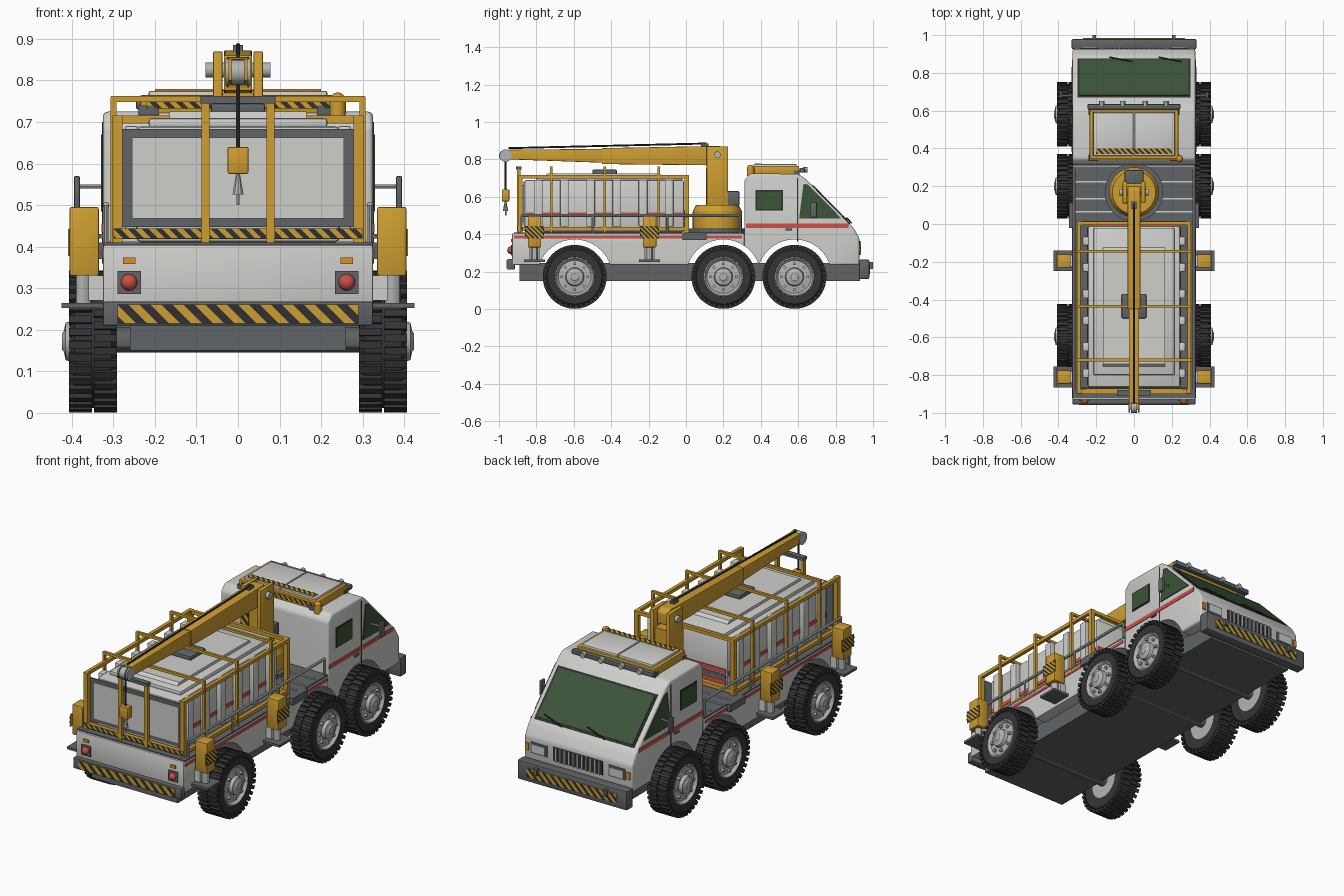
import bpy, bmesh, math
from mathutils import Vector, Matrix

if "Cube" in bpy.data.objects:
    bpy.data.objects.remove(bpy.data.objects["Cube"])


def mat(name, *c):
    m = bpy.data.materials.new(name)
    m.diffuse_color = (*c, 1)
    m.use_nodes = True
    m.node_tree.nodes["Principled BSDF"].inputs["Base Color"].default_value = m.diffuse_color
    return m


WHITE = mat("light_grey", 0.62, 0.62, 0.60)
YEL = mat("yellow", 0.62, 0.34, 0.03)
GREY = mat("dark_grey", 0.12, 0.13, 0.135)
BLACK = mat("black", 0.03, 0.03, 0.032)
TYRE = mat("tyre", 0.035, 0.035, 0.04)
RED = mat("red", 0.6, 0.08, 0.06)
GLASS = mat("green_glass", 0.045, 0.09, 0.04)
ORANGE = mat("orange", 0.7, 0.28, 0.02)
SILVER = mat("silver", 0.45, 0.46, 0.46)


def finish(name, bm, m, bevel=0, seg=2):
    bmesh.ops.recalc_face_normals(bm, faces=bm.faces)
    if bevel:
        bmesh.ops.bevel(bm, geom=bm.edges[:], offset=bevel, segments=seg, affect='EDGES', profile=0.5)
    me = bpy.data.meshes.new(name)
    bm.to_mesh(me)
    bm.free()
    me.materials.append(m)
    ob = bpy.data.objects.new(name, me)
    bpy.context.collection.objects.link(ob)
    return ob


def oriented(name, c, u, v, w, h, t, m):
    """Box of size w,h lying on the surface point c, rising t along u x v."""
    u, v = Vector(u).normalized(), Vector(v).normalized()
    n = u.cross(v)
    rot = Matrix((u, v, n)).transposed().to_4x4()
    bm = bmesh.new()
    bmesh.ops.create_cube(bm, size=1, matrix=Matrix.Translation(Vector(c) + n * t / 2) @ rot @ Matrix.Diagonal((w, h, t, 1)))
    return finish(name, bm, m)


def box(name, x, y, z, m, bevel=0):
    bm = bmesh.new()
    c = Vector((sum(x) / 2, sum(y) / 2, sum(z) / 2))
    bmesh.ops.create_cube(bm, size=1, matrix=Matrix.Translation(c) @ Matrix.Diagonal((abs(x[1] - x[0]), abs(y[1] - y[0]), abs(z[1] - z[0]), 1)))
    return finish(name, bm, m, bevel)


def bar(name, p, q, r, m, n=8, r2=None):
    p, q = Vector(p), Vector(q)
    bm = bmesh.new()
    M = Matrix.Translation((p + q) / 2) @ (q - p).to_track_quat('Z', 'Y').to_matrix().to_4x4()
    if n == 4:
        M = M @ Matrix.Rotation(math.pi / 4, 4, 'Z')
    bmesh.ops.create_cone(bm, cap_ends=True, segments=n, radius1=r, radius2=r if r2 is None else r2, depth=(q - p).length, matrix=M)
    return finish(name, bm, m)


def ball(name, c, r, m):
    bm = bmesh.new()
    bmesh.ops.create_uvsphere(bm, u_segments=16, v_segments=10, radius=r, matrix=Matrix.Translation(c))
    return finish(name, bm, m)


def prism(name, pts, x0, x1, m, bevel=0):
    bm = bmesh.new()
    f = bm.faces.new([bm.verts.new((x0, y, z)) for y, z in pts])
    ext = bmesh.ops.extrude_face_region(bm, geom=[f])
    bmesh.ops.translate(bm, vec=(x1 - x0, 0, 0), verts=[e for e in ext['geom'] if isinstance(e, bmesh.types.BMVert)])
    return finish(name, bm, m, bevel, 3)


def lathe(bm, pts, n=40):
    vs = [bm.verts.new((x, 0, r)) for x, r in pts]
    es = [bm.edges.new(p) for p in zip(vs, vs[1:])]
    bmesh.ops.spin(bm, geom=vs + es, axis=(1, 0, 0), cent=(0, 0, 0), angle=2 * math.pi, steps=n, use_duplicate=False)
    bmesh.ops.remove_doubles(bm, verts=bm.verts, dist=1e-5)


def hazard(name, c, u, w, h, n, v=(0, 0, 1)):
    """Yellow plate with dark slanted stripes."""
    oriented(name + "_plate", c, u, v, w, h, 0.004, YEL)
    u, v = Vector(u).normalized(), Vector(v).normalized()
    nn = u.cross(v)
    bm = bmesh.new()
    p = w / n
    for i in range(-4, n + 4):
        a = -w / 2 + i * p
        bm.faces.new([bm.verts.new((x, y, 0)) for x, y in
                      ((a, h / 2), (a + p / 2, h / 2), (a + p / 2 + h, -h / 2), (a + h, -h / 2))])
    for s in (1, -1):
        bmesh.ops.bisect_plane(bm, geom=bm.verts[:] + bm.edges[:] + bm.faces[:], plane_co=(s * w / 2, 0, 0), plane_no=(s, 0, 0), clear_outer=True)
    bm.transform(Matrix.Translation(Vector(c) + nn * 0.006) @ Matrix((u, v, nn)).transposed().to_4x4())
    me_ob = finish(name + "_stripes", bm, BLACK)
    if me_ob.data.polygons[0].normal.dot(nn) < 0:
        me_ob.data.flip_normals()


WHEELS = (-0.595, 0.2, 0.58)


def cut_arches(ob):
    cutters = [bar("arch_cutter", (-0.5, y, 0.172), (0.5, y, 0.172), 0.2, BLACK, 40) for y in WHEELS]
    for c in cutters:
        md = ob.modifiers.new("arch", 'BOOLEAN')
        md.object, md.operation, md.solver = c, 'DIFFERENCE', 'EXACT'
    me = bpy.data.meshes.new_from_object(ob.evaluated_get(bpy.context.evaluated_depsgraph_get()))
    ob.modifiers.clear()
    ob.data = me
    for c in cutters:
        bpy.data.objects.remove(c)


REAR, FRONT, Z = (1, 0, 0), (-1, 0, 0), (0, 0, 1)

# chassis, bed and cab shells
box("chassis", (-0.26, 0.26), (-0.89, 0.93), (0.15, 0.245), GREY)
cut_arches(box("bed", (-0.325, 0.325), (-0.93, 0.312), (0.235, 0.405), WHITE, 0.006))
cab_side = [(0.312, 0.235), (0.312, 0.69), (0.345, 0.725), (0.6, 0.722), (0.635, 0.70), (0.895, 0.435), (0.927, 0.38), (0.927, 0.235)]
cut_arches(prism("cab", cab_side, -0.325, 0.325, WHITE, 0.012))
box("deck", (-0.325, 0.325), (-0.92, 0.305), (0.40, 0.41), GREY)
for y in (0.06, 0.13, 0.22):
    box("deck_strip", (-0.31, 0.31), (y, y + 0.008), (0.41, 0.414), WHITE)

# wheels
tb, hb = bmesh.new(), bmesh.new()
lathe(tb, [(-0.055, 0.09), (-0.057, 0.145), (-0.045, 0.16), (0.045, 0.16), (0.057, 0.145), (0.056, 0.105), (0.04, 0.1)])
for i in range(34):
    for s in (1, -1):
        M = Matrix.Rotation((i + s * 0.25) * math.tau / 34, 4, 'X') @ Matrix.Translation((s * 0.03, 0, 0.16))
        bmesh.ops.create_cube(tb, size=1, matrix=M @ Matrix.Diagonal((0.056, 0.018, 0.021, 1)))
lathe(hb, [(-0.055, 0), (-0.055, 0.1), (0.053, 0.107), (0.057, 0.1), (0.042, 0.088), (0.048, 0.05), (0.066, 0.045), (0.07, 0.025), (0.074, 0.02), (0.074, 0)], 32)
for i in range(8):
    M = Matrix.Rotation(i * math.tau / 8, 4, 'X') @ Matrix.Translation((0.05, 0, 0.07))
    bmesh.ops.create_cube(hb, size=0.014, matrix=M)
tyre, hub = finish("tyre", tb, TYRE), finish("hub", hb, SILVER)
for i, y in enumerate(WHEELS):
    bar("axle", (-0.3, y, 0.175), (0.3, y, 0.175), 0.03, GREY, 12)
    for s in (1, -1):
        for src in (tyre, hub):
            o = src if (i == 0 and s == 1) else src.copy()
            if o is not src:
                bpy.context.collection.objects.link(o)
            o.location = (s * 0.349, y, 0.172)
            o.rotation_euler = (0, 0, 0 if s > 0 else math.pi)

# bumpers
box("front_bumper", (-0.33, 0.33), (0.925, 0.98), (0.16, 0.265), GREY, 0.008)
hazard("front_hazard", (0, 0.98, 0.213), FRONT, 0.54, 0.05, 12)
box("rear_bumper", (-0.325, 0.325), (-0.955, -0.915), (0.21, 0.268), GREY, 0.005)
hazard("rear_hazard", (0, -0.955, 0.238), REAR, 0.58, 0.045, 11)

# windscreen on the slope, grille and wiper
sl = Vector((0, -0.26, 0.265)).normalized()
mid = Vector((0, 0.772, 0.5605))
oriented("windscreen_seal", mid, FRONT, sl, 0.60, 0.295, 0.003, BLACK)
oriented("windscreen", mid, FRONT, sl, 0.575, 0.27, 0.006, GLASS)
for x in (-0.13, 0.13):
    bar("wiper", (x, 0.884, 0.46), (x + 0.12, 0.86, 0.486), 0.004, BLACK, 6)
oriented("grille", (0, 0.927, 0.325), FRONT, Z, 0.30, 0.075, 0.003, BLACK)
for i in range(11):
    oriented("grille_slat", (-0.13 + i * 0.026, 0.927, 0.325), FRONT, Z, 0.011, 0.075, 0.009, SILVER)

# parts mirrored left and right
for s in (1, -1):
    U = (0, s, 0)
    X = s * 0.325
    oriented("bed_stripe", (X, -0.31, 0.384), U, Z, 1.22, 0.016, 0.003, RED)
    oriented("cab_stripe", (X, 0.595, 0.445), U, Z, 0.55, 0.022, 0.003, RED)
    oriented("rear_window_seal", (X, 0.445, 0.582), U, Z, 0.145, 0.11, 0.002, BLACK)
    oriented("rear_side_window", (X, 0.445, 0.582), U, Z, 0.13, 0.095, 0.005, GLASS)
    prism("quarter_window", [(0.605, 0.485), (0.628, 0.67), (0.652, 0.665), (0.83, 0.485)], X - s * 0.002, X + s * 0.005, GLASS)
    oriented("door_seam", (X, 0.595, 0.53), U, Z, 0.005, 0.34, 0.002, BLACK)
    oriented("door_handle", (X, 0.55, 0.425), U, Z, 0.035, 0.01, 0.009, GREY)
    box("mirror", (s * 0.38, s * 0.395), (0.665, 0.70), (0.49, 0.57), GREY, 0.004)
    bar("mirror_arm", (s * 0.31, 0.68, 0.545), (s * 0.385, 0.68, 0.545), 0.005, SILVER)
    oriented("headlight_frame", (s * 0.235, 0.927, 0.325), FRONT, Z, 0.10, 0.06, 0.004, GREY)
    oriented("headlight", (s * 0.235, 0.927, 0.325), FRONT, Z, 0.08, 0.042, 0.009, WHITE)
    oriented("front_indicator", (s * 0.305, 0.927, 0.325), FRONT, Z, 0.02, 0.04, 0.006, ORANGE)
    box("tow_hook", (s * 0.20, s * 0.22), (0.97, 1.0), (0.215, 0.25), GREY)
    oriented("tail_light_plate", (s * 0.262, -0.93, 0.314), REAR, Z, 0.056, 0.056, 0.006, GREY)
    ball("tail_light", (s * 0.262, -0.936, 0.314), 0.02, RED)
    oriented("rear_indicator", (s * 0.262, -0.93, 0.366), REAR, Z, 0.03, 0.016, 0.006, ORANGE)
    box("side_step", (s * 0.325, s * 0.345), (-0.02, 0.11), (0.37, 0.41), GREY)
    # handrail
    bar("handrail", (s * 0.317, -0.88, 0.50), (s * 0.317, 0.29, 0.50), 0.008, SILVER)
    for y in (-0.88, -0.5, -0.1, 0.29):
        bar("handrail_post", (s * 0.317, y, 0.405), (s * 0.317, y, 0.50), 0.006, SILVER)
    # outriggers
    for y in (-0.81, -0.195):
        box("outrigger_arm", (s * 0.25, s * 0.36), (y - 0.03, y + 0.03), (0.27, 0.33), WHITE)
        box("outrigger_housing", (s * 0.335, s * 0.405), (y - 0.036, y + 0.036), (0.33, 0.495), YEL, 0.004)
        hazard("outrigger_hazard", (s * 0.405, y, 0.41), U, 0.10, 0.065, 4)
        bar("outrigger_leg", (s * 0.372, y, 0.26), (s * 0.372, y, 0.34), 0.019, SILVER, 12)
        box("outrigger_foot", (s * 0.325, s * 0.425), (y - 0.055, y + 0.055), (0.252, 0.265), GREY)
    # cage sides
    for z in (0.43, 0.706):
        bar("cage_rail", (s * 0.293, -0.89, z), (s * 0.293, 0.01, z), 0.013, YEL, 4)
    for y in (-0.885, 0.005):
        bar("cage_corner_post", (s * 0.29, y, 0.405), (s * 0.29, y, 0.715), 0.017, YEL, 4)
    for y in (-0.72, -0.435, -0.145):
        bar("hoop_post", (s * 0.3, y, 0.41), (s * 0.3, y, 0.76), 0.010, YEL, 4)
    bar("rear_guard_post", (s * 0.078, -0.895, 0.41), (s * 0.078, -0.895, 0.755), 0.014, YEL, 4)
    # container ribs
    oriented("container_stripe", (s * 0.245, -0.435, 0.505), U, Z, 0.84, 0.022, 0.003, RED)
    for i in range(6):
        y = -0.79 + i * 0.14
        box("container_rib", (s * 0.24, s * 0.272), (y - 0.023, y + 0.023), (0.44, 0.69), WHITE, 0.005)

# container with stepped roof
box("container", (-0.245, 0.245), (-0.865, -0.01), (0.41, 0.69), WHITE, 0.012)
box("container_roof", (-0.215, 0.215), (-0.80, -0.02), (0.685, 0.71), WHITE, 0.008)
prism("roof_panel", [(-0.76, 0.705), (-0.74, 0.725), (-0.14, 0.725), (-0.12, 0.705)], -0.165, 0.165, WHITE)
box("roof_hatch", (-0.065, 0.065), (-0.50, -0.37), (0.72, 0.745), GREY, 0.006)
oriented("rear_window_frame", (0, -0.865, 0.565), REAR, Z, 0.56, 0.235, 0.005, GREY)
oriented("rear_panel", (0, -0.865, 0.565), REAR, Z, 0.51, 0.195, 0.009, WHITE)
for z, m in ((0.515, RED), (0.485, GREY), (0.455, RED), (0.43, YEL)):
    oriented("front_band", (0, -0.01, z), FRONT, Z, 0.47, 0.024, 0.004, m)

# cage cross members
for y in (-0.72, -0.435, -0.145):
    bar("hoop_top", (-0.305, y, 0.755), (0.305, y, 0.755), 0.010, YEL, 4)
for y in (-0.885, 0.005):
    bar("cage_sill", (-0.29, y, 0.43), (0.29, y, 0.43), 0.016, YEL, 4)
bar("cage_front_top", (-0.29, 0.005, 0.706), (0.29, 0.005, 0.706), 0.013, YEL, 4)
hazard("cage_hazard", (0, -0.897, 0.432), REAR, 0.60, 0.024, 18)
box("rear_guard_top", (-0.09, 0.09), (-0.91, -0.88), (0.745, 0.762), GREY)

# cab roof rack
for s in (1, -1):
    box("rack_side", (s * 0.215, s * 0.235), (0.345, 0.605), (0.72, 0.765), YEL, 0.004)
    for y in (0.347, 0.587):
        box("rack_foot", (s * 0.19, s * 0.24), (y - 0.01, y + 0.02), (0.715, 0.74), GREY)
    box("rack_panel", (s * 0.003, s * 0.215), (0.36, 0.59), (0.725, 0.775), WHITE, 0.005)
    bar("rack_front_lamp", (s * 0.17, 0.625, 0.745), (s * 0.17, 0.65, 0.745), 0.014, SILVER, 12)
    bar("rack_inner_lamp", (s * 0.06, 0.625, 0.745), (s * 0.06, 0.65, 0.745), 0.014, SILVER, 12)
box("rack_rear", (-0.235, 0.235), (0.343, 0.363), (0.72, 0.765), YEL, 0.004)
box("rack_front", (-0.235, 0.235), (0.59, 0.605), (0.72, 0.765), YEL, 0.004)
box("lamp_bar", (-0.245, 0.245), (0.607, 0.635), (0.73, 0.755), GREY, 0.004)
hazard("rack_rear_hazard", (0, 0.343, 0.744), REAR, 0.44, 0.022, 14)
hazard("rack_top_hazard", (0, 0.385, 0.775), REAR, 0.40, 0.03, 13, (0, 1, 0))
bar("beacon", (0.24, 0.345, 0.71), (0.24, 0.345, 0.755), 0.02, YEL, 16)
ball("beacon_cap", (0.24, 0.345, 0.752), 0.019, ORANGE)

# crane turret and column
bar("turret_ring", (0, 0.168, 0.405), (0, 0.168, 0.43), 0.155, GREY, 32)
bar("turret_base", (0, 0.168, 0.43), (0, 0.168, 0.52), 0.132, YEL, 32)
bar("turret_cap", (0, 0.168, 0.52), (0, 0.168, 0.555), 0.132, YEL, 32, 0.115)
box("winch_box", (-0.05, 0.05), (0.21, 0.285), (0.55, 0.63), GREY, 0.006)
for s in (1, -1):
    box("column_cheek", (s * 0.037, s * 0.06), (0.11, 0.225), (0.54, 0.87), YEL, 0.004)
box("column_core", (-0.04, 0.04), (0.12, 0.215), (0.54, 0.77), YEL)
hazard("column_hazard", (-0.035, 0.11, 0.65), REAR, 0.048, 0.2, 1)
bar("boom_pivot", (-0.078, 0.168, 0.825), (0.078, 0.168, 0.825), 0.018, SILVER, 16)

# boom, cable and hook
prism("boom", [(0.20, 0.79), (0.16, 0.768), (-0.45, 0.775), (-0.45, 0.86), (0.18, 0.872), (0.20, 0.85)], -0.034, 0.034, YEL, 0.003)
prism("boom_extension", [(-0.44, 0.782), (-0.95, 0.80), (-0.95, 0.852), (-0.44, 0.856)], -0.027, 0.027, YEL, 0.003)
bar("boom_cable", (0, 0.11, 0.885), (0, -0.95, 0.86), 0.005, BLACK, 6)
box("cable_guide", (-0.012, 0.012), (0.08, 0.12), (0.86, 0.885), GREY)
bar("tip_pulley", (-0.016, -0.97, 0.82), (0.016, -0.97, 0.82), 0.03, SILVER, 20)
for s in (1, -1):
    bar("tip_cheek", (s * 0.022, -0.965, 0.82), (s * 0.03, -0.965, 0.82), 0.033, SILVER, 20)
bar("hoist_cable", (0, -0.965, 0.82), (0, -0.965, 0.63), 0.005, BLACK, 6)
box("hook_block", (-0.025, 0.025), (-0.985, -0.945), (0.575, 0.64), YEL, 0.004)
bar("hook", (0, -0.965, 0.525), (0, -0.965, 0.575), 0.014, SILVER, 10, 0.005)
bar("hook_tip", (0, -0.965, 0.50), (0, -0.965, 0.53), 0.004, SILVER, 6)

# smooth shading with sharp edges kept
bpy.ops.object.select_all(action='SELECT')
bpy.context.view_layer.objects.active = tyre
bpy.ops.object.shade_smooth_by_angle()
